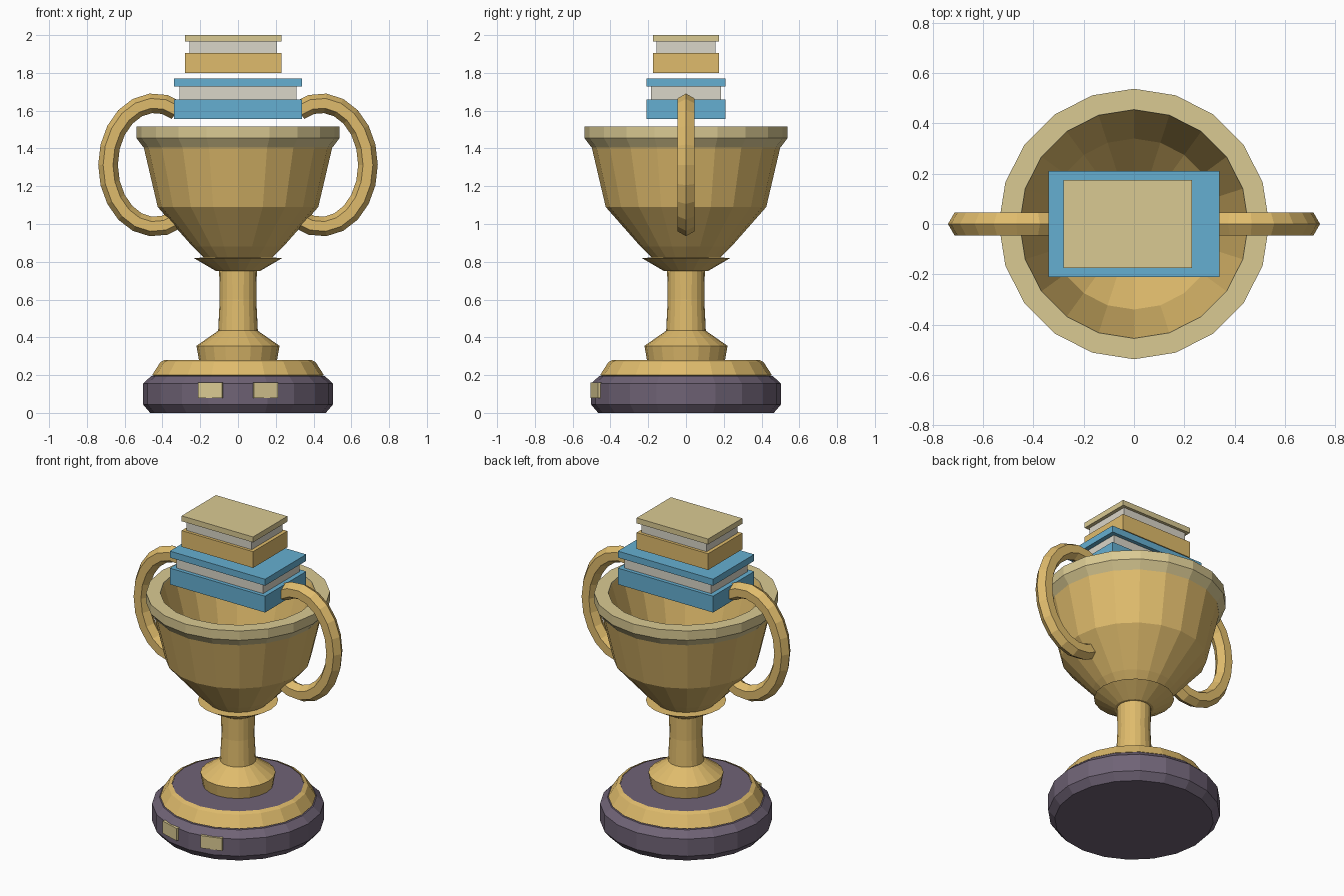
import bpy, bmesh
from math import sin, cos, pi, radians
from mathutils import Matrix, Vector

if "Cube" in bpy.data.objects:
    bpy.data.objects.remove(bpy.data.objects["Cube"])

SIDES = 20


def material(name, rgb):
    m = bpy.data.materials.new(name)
    m.diffuse_color = (*rgb, 1)
    m.use_nodes = True
    m.node_tree.nodes["Principled BSDF"].inputs["Base Color"].default_value = m.diffuse_color
    return m


gold = material("gold", (0.74, 0.50, 0.15))
pale = material("pale_gold", (0.70, 0.59, 0.29))
dark = material("dark_purple", (0.16, 0.125, 0.18))
blue = material("blue", (0.13, 0.43, 0.64))
paper = material("paper", (0.70, 0.67, 0.58))


def finish(name, bm, mat):
    bmesh.ops.recalc_face_normals(bm, faces=bm.faces)
    me = bpy.data.meshes.new(name)
    bm.to_mesh(me)
    bm.free()
    me.materials.append(mat)
    ob = bpy.data.objects.new(name, me)
    bpy.context.collection.objects.link(ob)
    return ob


def lathe(name, profile, mat, closed=False):
    """Spin (radius, z) points about z; radius 0 closes to a point."""
    bm = bmesh.new()
    rings = []
    for r, z in profile:
        if r == 0:
            rings.append([bm.verts.new((0, 0, z))] * SIDES)
        else:
            rings.append([bm.verts.new((r * cos(2 * pi * i / SIDES),
                                        r * sin(2 * pi * i / SIDES), z))
                          for i in range(SIDES)])
    pairs = list(zip(rings, rings[1:]))
    if closed:
        pairs.append((rings[-1], rings[0]))
    for a, b in pairs:
        for i in range(SIDES):
            j = (i + 1) % SIDES
            bm.faces.new(list(dict.fromkeys((a[i], a[j], b[j], b[i]))))
    return finish(name, bm, mat)


def box(name, lo, hi, mat):
    lo, hi = Vector(lo), Vector(hi)
    bm = bmesh.new()
    bmesh.ops.create_cube(bm, size=1, matrix=Matrix.Translation((lo + hi) / 2)
                          @ Matrix.Diagonal((*(hi - lo), 1)))
    return finish(name, bm, mat)


def handle(name, side):
    """Hexagonal tube swept along an open elliptical arc."""
    bm = bmesh.new()
    rings, steps, tube = [], 14, 0.052
    for k in range(steps + 1):
        a = radians(-119 + 238 * k / steps)
        centre = Vector((0.44 + 0.248 * cos(a), 0, 1.313 + 0.327 * sin(a)))
        out = Vector((0.327 * cos(a), 0, 0.248 * sin(a))).normalized()
        ring = []
        for i in range(6):
            t = i * pi / 3
            p = centre + out * tube * cos(t) + Vector((0, tube * sin(t), 0))
            ring.append(bm.verts.new((p.x * side, p.y, p.z)))
        rings.append(ring)
    for a, b in zip(rings, rings[1:]):
        for i in range(6):
            j = (i + 1) % 6
            bm.faces.new((a[i], a[j], b[j], b[i]))
    bm.faces.new(rings[0])
    bm.faces.new(rings[-1])
    return finish(name, bm, gold)


def book(name, x0, x1, y, levels, inset, bottom_mat, top_mat):
    z0, z1, z2, z3 = levels
    box(name + "_lower_cover", (x0, -y, z0), (x1, y, z1), bottom_mat)
    box(name + "_pages", (x0 + inset, -y + inset * .8, z1),
        (x1 - inset, y - inset * .8, z2), paper)
    box(name + "_upper_cover", (x0, -y, z2), (x1, y, z3), top_mat)


# Plinth with gold band and foot
lathe("plinth", [(0, 0), (.465, 0), (.503, .045), (.503, .155), (.46, .195),
                 (.385, .195), (.385, .279), (0, .279)], dark)
lathe("plinth_band", [(.43, .19), (.455, .2), (.41, .27), (.386, .281)], gold)
lathe("foot_and_stem", [(0, .27), (.205, .27), (.22, .355), (.105, .435),
                        (.097, .6), (.1, .76), (0, .76)], gold)

# Collar, cup and rim
lathe("collar", [(0, .75), (.115, .75), (.235, .82), (.12, .825), (0, .825)], gold)
lathe("cup", [(0, .76), (.12, .765), (.24, .88), (.425, 1.09), (.5, 1.41),
              (.48, 1.5), (.455, 1.51), (.34, 1.1), (.17, .9), (0, .88)], gold)
lathe("rim", [(.5, 1.405), (.538, 1.455), (.538, 1.515), (.455, 1.515),
              (.453, 1.5)], pale, closed=True)

# Handles
handle("handle_right", 1)
handle("handle_left", -1)

# Plaques on the front of the plinth
for label, angle in (("left", -17), ("right", 17)):
    p = box("plaque_" + label, (-.067, -.508, .08), (.067, -.475, .16), pale)
    p.data.transform(Matrix.Rotation(radians(angle), 4, 'Z'))

# Stack of books
book("large_book", -.34, .34, .21, (1.555, 1.66, 1.728, 1.77), .03, blue, blue)
book("small_book", -.28, .23, .175, (1.8, 1.905, 1.965, 2.0), .023, gold, pale)
